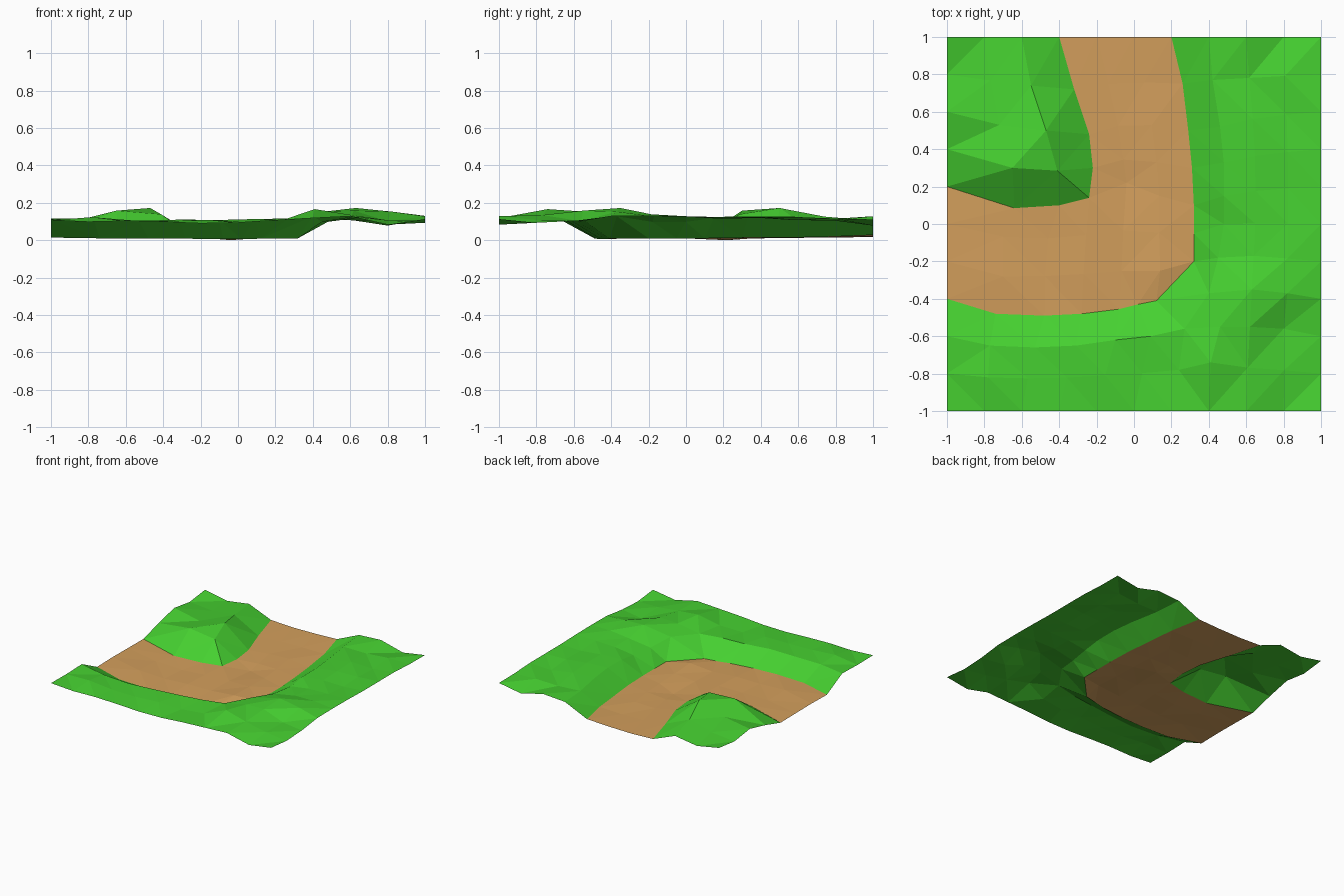
import bpy, bmesh, random

if "Cube" in bpy.data.objects:
    bpy.data.objects.remove(bpy.data.objects["Cube"])

random.seed(4)
N = 11                      # vertices per side, 0.2 apart


def material(name, color):
    m = bpy.data.materials.new(name)
    m.diffuse_color = (*color, 1)
    m.use_nodes = True
    m.node_tree.nodes["Principled BSDF"].inputs["Base Color"].default_value = m.diffuse_color
    return m


known = {}                  # fixed grid points: (column, row) -> (x, y, z)


def base(k):
    return -1 + 0.2 * k


def strip(cells, points):
    for c, p in zip(cells, points):
        known[c] = p


# tile border heights, the plan stays square
south = [.112, .10, .105, .10, .092, .095, .11, .12, .13, .085, .115]
north = [.114, .077, .106, .027, .019, .022, .03, .118, .13, .08, .113]
west = [.112, .109, .115, .016, .02, .018, .016, .072, .118, .091, .114]
east = [.115, .095, .105, .13, .132, .13, .125, .125, .125, .115, .113]
for k in range(N):
    known[k, 0] = (base(k), -1, south[k])
    known[k, N - 1] = (base(k), 1, north[k])
    known[0, k] = (-1, base(k), west[k])
    known[N - 1, k] = (1, base(k), east[k])

# inner path edge: along row 6, then up column 3
strip([(1, 6), (2, 6), (3, 6), (3, 7), (3, 8), (3, 9)],
      [(-.64, .085, .018), (-.4, .1, .02), (-.24, .14, .02),
       (-.22, .3, .02), (-.24, .48, .022), (-.32, .72, .025)])
# outer path edge: along row 3, then up column 6
strip([(i, 3) for i in range(1, 7)],
      [(-.74, -.48, .012), (-.48, -.49, .012), (-.28, -.48, .01),
       (-.08, -.455, .008), (.02, -.43, .008), (.12, -.41, .01)])
strip([(6, j) for j in range(4, 10)],
      [(.32, -.2, .012), (.32, -.05, .012), (.32, .1, .012),
       (.31, .3, .015), (.29, .5, .015), (.26, .75, .02)])
# bumps in the path bed
strip([(5, 4), (4, 6), (1, 4)],
      [(.14, -.25, .03), (-.04, .22, .002), (-.7, -.28, .022)])

# grass bank beside the outer edge
strip([(i, 2) for i in range(1, 8)],
      [(-.77, -.65, .11), (-.53, -.66, .105), (-.31, -.65, .112),
       (-.1, -.62, .11), (.09, -.6, .115), (.27, -.56, .118), (.46, -.55, .155)])
strip([(7, j) for j in range(3, 10)],
      [(.4, -.37, .13), (.45, -.18, .10), (.48, 0, .10), (.48, .15, .12),
       (.48, .33, .122), (.46, .52, .12), (.42, .77, .115)])
# rises of the south-east corner
strip([(1, 1), (6, 1), (7, 1), (8, 3), (8, 4), (9, 2), (8, 2), (9, 3)],
      [(-.78, -.82, .125), (.24, -.78, .11), (.41, -.74, .168), (.63, -.35, .174),
       (.64, -.17, .13), (.8, -.56, .103), (.62, -.55, .16), (.82, -.37, .155)])
# knoll inside the bend
strip([(1, 7), (2, 7), (2, 8), (1, 8), (2, 9)],
      [(-.65, .3, .16), (-.41, .285, .14), (-.47, .5, .174),
       (-.72, .53, .115), (-.55, .74, .128)])

# relax every free point between the fixed ones
grid = {(i, j): list(known.get((i, j), (base(i), base(j), .08)))
        for i in range(N) for j in range(N)}
free = [c for c in grid if c not in known]
for _ in range(150):
    for i, j in free:
        near = [(i + 1, j), (i - 1, j), (i, j + 1), (i, j - 1)]
        grid[i, j] = [sum(grid[n][a] for n in near) / 4 for a in range(3)]


def on_path(i, j):
    return 3 <= j and i < 6 and (j < 6 or i >= 3)


# small seeded roughness on the free points
for i, j in free:
    amount = .006 if on_path(i, j) else .012
    grid[i, j][2] += random.uniform(-amount, amount)
low = min(p[2] for p in grid.values())

# terrain sheet: grass with the path as coloured faces
bm = bmesh.new()
v = {c: bm.verts.new((p[0], p[1], p[2] - low)) for c, p in grid.items()}
for i in range(N - 1):
    for j in range(N - 1):
        f = bm.faces.new((v[i, j], v[i + 1, j], v[i + 1, j + 1], v[i, j + 1]))
        f.material_index = int(on_path(i, j))
bmesh.ops.triangulate(bm, faces=bm.faces[:], quad_method='SHORT_EDGE')
mesh = bpy.data.meshes.new("terrain")
bm.to_mesh(mesh)
bm.free()
mesh.materials.append(material("grass green", (.061, .63, .03)))
mesh.materials.append(material("dirt tan", (.65, .345, .107)))
bpy.context.collection.objects.link(bpy.data.objects.new("terrain", mesh))
